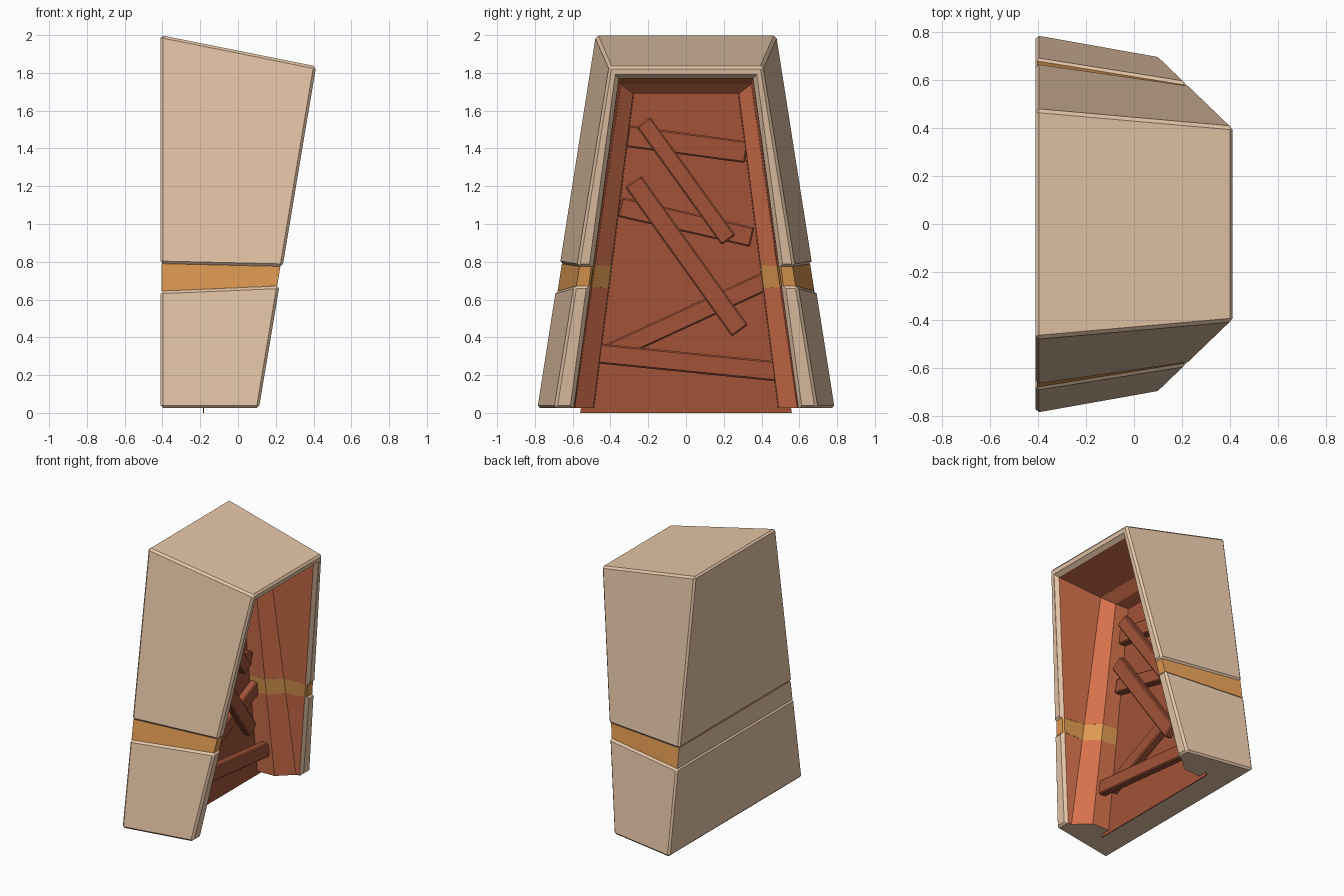
import bpy
import bmesh
from mathutils import Matrix, Vector

if "Cube" in bpy.data.objects:
    bpy.data.objects.remove(bpy.data.objects["Cube"])


def material(name, color):
    mat = bpy.data.materials.new(name)
    mat.use_nodes = True
    mat.diffuse_color = (*color, 1)
    bsdf = mat.node_tree.nodes["Principled BSDF"]
    bsdf.inputs["Base Color"].default_value = (*color, 1)
    bsdf.inputs["Roughness"].default_value = 0.8
    return mat


MATS = [material("sandstone", (0.79, 0.565, 0.39)),
        material("dark_brown_wood", (0.355, 0.086, 0.039)),
        material("ochre_trim", (0.74, 0.325, 0.085)),
        material("terracotta_jamb", (0.68, 0.17, 0.075))]
STONE, WOOD, TRIM, JAMB = range(4)
BACK = -0.41


def finish(name, bm):
    bmesh.ops.recalc_face_normals(bm, faces=bm.faces)
    mesh = bpy.data.meshes.new(name)
    bm.to_mesh(mesh)
    bm.free()
    for mat in MATS:
        mesh.materials.append(mat)
    obj = bpy.data.objects.new(name, mesh)
    bpy.context.collection.objects.link(obj)
    return obj


def loft(name, bottom, top, strip_mats):
    """Solid between two half outlines (x, y, z), mirrored across y.
    strip_mats gives one material per segment of the half outline."""
    bm = bmesh.new()
    rings = []
    for half in (bottom, top):
        full = half + [(x, -y, z) for x, y, z in reversed(half)]
        rings.append([bm.verts.new(p) for p in full])
    low, high = rings
    n, m = len(low), len(bottom)
    for i in range(n):
        j = (i + 1) % n
        face = bm.faces.new((low[i], low[j], high[j], high[i]))
        face.material_index = strip_mats[max(0, min(i, n - 2 - i, m - 2))]
    # caps made of strips from side to side
    for ring in rings:
        for i in range(m - 1):
            face = bm.faces.new((ring[i], ring[i + 1], ring[n - 2 - i], ring[n - 1 - i]))
            face.material_index = strip_mats[i]
    return finish(name, bm)


# Tapering outer shape
def front_x(z):
    return 0.107 + 0.167 * z


def outline(z_back, z_front, inset=0.0):
    return [(BACK + inset * 0.5, 0.793 - 0.157 * z_back - inset, z_back),
            (front_x(z_front) - inset, 0.7 - 0.16 * z_front - inset, z_front)]


# Doorway cutter: bevelled rim, side wall, chamfered upright frame, inner wall
def doorway(name, rim, inside):
    bottom = [(0.24, 0.625, -0.05), (0.1, 0.625, -0.05), (0.08, 0.605, -0.05),
              (0.07, 0.6, -0.05), (-0.04, 0.5, -0.05), (-0.21, 0.495, -0.05)]
    top = [(0.54, 0.375, 1.81), (0.403, 0.375, 1.79), (0.375, 0.355, 1.77),
           (0.01, 0.345, 1.74), (-0.07, 0.28, 1.69), (-0.21, 0.275, 1.69)]
    cutter = loft(name, bottom, top, [rim, rim, inside, inside, inside])
    cutter.hide_render = True
    cutter.hide_viewport = True
    cutter.display_type = 'WIRE'
    return cutter


jamb_cutter = doorway("doorway_cutter", STONE, JAMB)
trim_cutter = doorway("trim_cutter", TRIM, TRIM)


def cut_block(name, low, high, index, cutter, bevel):
    obj = loft(name, low, high, [index])
    if bevel:
        mod = obj.modifiers.new("worn_edges", 'BEVEL')
        mod.width = bevel
        mod.segments = 1
    mod = obj.modifiers.new("doorway", 'BOOLEAN')
    mod.operation = 'DIFFERENCE'
    mod.solver = 'EXACT'
    mod.object = cutter
    return obj


# Stone blocks with a recessed trim band between them
cut_block("lower_block", outline(0.025, 0.025), outline(0.645, 0.672),
          STONE, jamb_cutter, 0.014)
cut_block("upper_block", outline(0.79, 0.775), outline(2.0, 1.835),
          STONE, jamb_cutter, 0.014)
band = cut_block("trim_band", outline(0.645, 0.672, 0.012), outline(0.79, 0.775, 0.012),
                 TRIM, trim_cutter, 0)
for face in band.data.polygons:
    if face.normal.x < -0.9:
        face.material_index = STONE


# Thin wooden panel closing the back of the doorway
PANEL_X = -0.18
PANEL_BACK = PANEL_X - 0.006
loft("door_panel",
     [(PANEL_BACK, 0.56, 0), (PANEL_X, 0.56, 0)],
     [(PANEL_BACK, 0.33, 1.74), (PANEL_X, 0.33, 1.74)], [WOOD])


# Planks nailed over the panel: start (y, z), end (y, z), width, height above panel
def plank(name, start, end, width, height):
    thick = 0.06
    a, b = (Vector((PANEL_X + height - thick / 2, y, z)) for y, z in (start, end))
    along = (b - a).normalized()
    out = Vector((1, 0, 0))
    rot = Matrix((along, out.cross(along), out)).transposed().to_4x4()
    size = Matrix.Diagonal(((b - a).length, width, thick, 1))
    bm = bmesh.new()
    bmesh.ops.create_cube(bm, size=1, matrix=Matrix.Translation((a + b) / 2) @ rot @ size)
    bmesh.ops.bevel(bm, geom=bm.edges[:], offset=0.008, segments=1, affect='EDGES')
    for face in bm.faces:
        face.material_index = WOOD
    finish(name, bm)


plank("bottom_plank", (-0.47, 0.315), (0.48, 0.22), 0.105, 0.11)
plank("rising_plank", (-0.42, 0.31), (0.46, 0.715), 0.1, 0.06)
plank("long_diagonal_plank", (-0.28, 1.225), (0.285, 0.435), 0.105, 0.11)
plank("middle_plank", (-0.35, 1.09), (0.35, 0.93), 0.105, 0.055)
plank("upper_diagonal_plank", (-0.225, 1.54), (0.225, 0.915), 0.09, 0.11)
plank("top_plank", (-0.31, 1.465), (0.32, 1.38), 0.115, 0.055)
